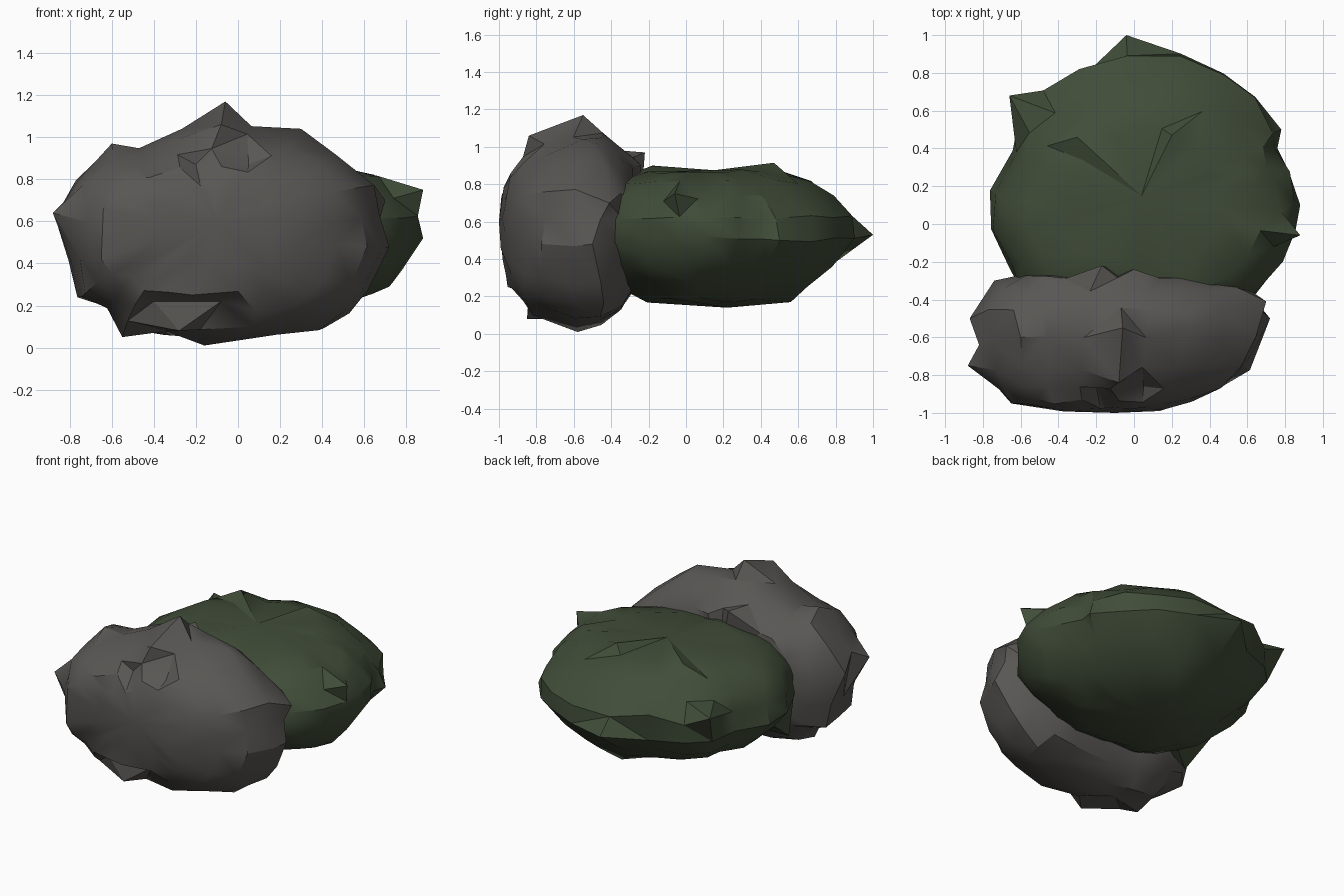
import bpy, bmesh, math, random
from mathutils import Vector

if "Cube" in bpy.data.objects:
    bpy.data.objects.remove(bpy.data.objects["Cube"])


def loft_rock(name, outline, centre, rings, caps, to_xyz, spikes, color, seed, amp):
    """Loft shifted, scaled copies of an outline, roughen it, then pull out crags."""
    rng = random.Random(seed)
    bm = bmesh.new()
    cu, cv = centre
    loops = []
    for w, su, sv, du, dv in rings:
        loops.append([bm.verts.new(to_xyz(cu + du + (u - cu) * su + rng.uniform(-amp, amp),
                                          cv + dv + (v - cv) * sv + rng.uniform(-amp, amp),
                                          w + rng.uniform(-amp, amp)))
                      for u, v in outline])
    n = len(outline)
    for a, b in zip(loops, loops[1:]):
        for i in range(n):
            j = (i + 1) % n
            bm.faces.new((a[i], a[j], b[j], b[i]))
    for loop, w, (_, _, _, du, dv) in ((loops[0], caps[0], rings[0]),
                                       (loops[-1], caps[1], rings[-1])):
        tip = bm.verts.new(to_xyz(cu + du, cv + dv, w))
        for i in range(n):
            bm.faces.new((loop[i], loop[(i + 1) % n], tip))
    # crags: pull the nearest vertex to each target
    used = set()
    for s in spikes:
        p = Vector(s)
        v = min((v for v in bm.verts if v not in used), key=lambda q: (q.co - p).length)
        v.co = p
        used.add(v)
    bmesh.ops.triangulate(bm, faces=bm.faces[:])
    bmesh.ops.recalc_face_normals(bm, faces=bm.faces[:])
    me = bpy.data.meshes.new(name)
    bm.to_mesh(me)
    bm.free()
    ob = bpy.data.objects.new(name, me)
    bpy.context.collection.objects.link(ob)
    mat = bpy.data.materials.new(name + "_colour")
    mat.diffuse_color = color
    mat.use_nodes = True
    mat.node_tree.nodes["Principled BSDF"].inputs["Base Color"].default_value = mat.diffuse_color
    me.materials.append(mat)
    bpy.ops.object.select_all(action='DESELECT')
    ob.select_set(True)
    bpy.context.view_layer.objects.active = ob
    bpy.ops.object.shade_smooth_by_angle(angle=math.radians(30))
    return ob


# grey boulder: front outline (x, z), lofted along y
grey_outline = [(-.83, .62), (-.78, .8), (-.64, .94), (-.48, .96), (-.27, 1.05), (-.06, 1.09),
                (.08, 1.07), (.3, 1.02), (.47, .92), (.67, .79), (.69, .62), (.7, .46),
                (.62, .25), (.53, .15), (.41, .08), (.2, .06), (-.16, .03), (-.36, .05),
                (-.55, .07), (-.64, .17), (-.77, .22), (-.81, .4)]
grey_rings = [(-.98, .35, .38, -.06, .03), (-.94, .6, .6, -.1, .01), (-.87, .78, .75, -.06, 0),
              (-.76, .9, .87, -.02, 0), (-.6, .97, .97, 0, 0), (-.45, .99, .96, 0, 0),
              (-.35, .88, .84, 0, 0), (-.28, .66, .68, -.03, .02)]
grey_spikes = [(-.88, -.75, .64), (-.06, -.55, 1.17), (-.08, -.84, 1.06), (-.16, -.58, .01),
               (-.17, -.22, .97), (0, -.24, .9), (-.65, -.95, .42), (-.64, -.95, .66),
               (-.2, -.86, .87), (.05, -.86, .87), (.72, -.5, .48), (-.55, -.62, .05),
               (-.87, -.5, .62), (.7, -.41, .7), (-.1, -1.0, .6), (.3, -.55, 1.04),
               (-.4, -.84, .22), (-.08, -.83, .22), (-.28, -.85, .08), (.07, -.82, .1),
               (-.74, -.3, .6), (-.82, -.64, .7), (-.6, -.6, .97)]
loft_rock("grey_boulder", grey_outline, (-.05, .55), grey_rings, (-1.0, -.25),
          lambda u, v, w: (u, w, v), grey_spikes, (.1, .095, .088, 1), 3, .014)

# mossy boulder: plan outline (x, y), lofted along z
moss_outline = [(-.04, .92), (.25, .93), (.48, .82), (.64, .68), (.76, .5), (.77, .4),
                (.83, .28), (.87, .1), (.86, -.06), (.79, -.22), (.64, -.4), (.35, -.52),
                (0, -.56), (-.35, -.52), (-.6, -.4), (-.67, -.24), (-.76, -.03),
                (-.76, .17), (-.64, .4), (-.61, .58), (-.48, .72), (-.27, .82)]
moss_rings = [(.18, .48, .44, 0, -.08), (.26, .72, .68, 0, -.06), (.37, .89, .84, 0, -.03),
              (.5, .99, .97, 0, 0), (.62, .98, .95, 0, 0), (.73, .9, .84, 0, -.04),
              (.81, .76, .72, 0, -.06), (.865, .5, .5, 0, -.05)]
moss_spikes = [(-.04, 1.0, .53), (-.66, .68, .7), (.88, -.06, .75), (.88, .1, .52),
               (.2, .47, .915), (-.3, .46, .9), (.1, .56, .17), (0, .22, .14),
               (-.1, -.18, .9), (.78, .5, .5), (-.29, .82, .68), (.2, .79, .74),
               (-.62, -.24, .22), (.74, -.12, .71), (.72, .1, .76), (.72, 0, .29),
               (.7, .3, .74), (-.47, .3, .84), (-.66, -.1, .74)]
loft_rock("mossy_boulder", moss_outline, (.04, .2), moss_rings, (.16, .875),
          lambda u, v, w: (u, v, w), moss_spikes, (.052, .073, .04, 1), 8, .014)
